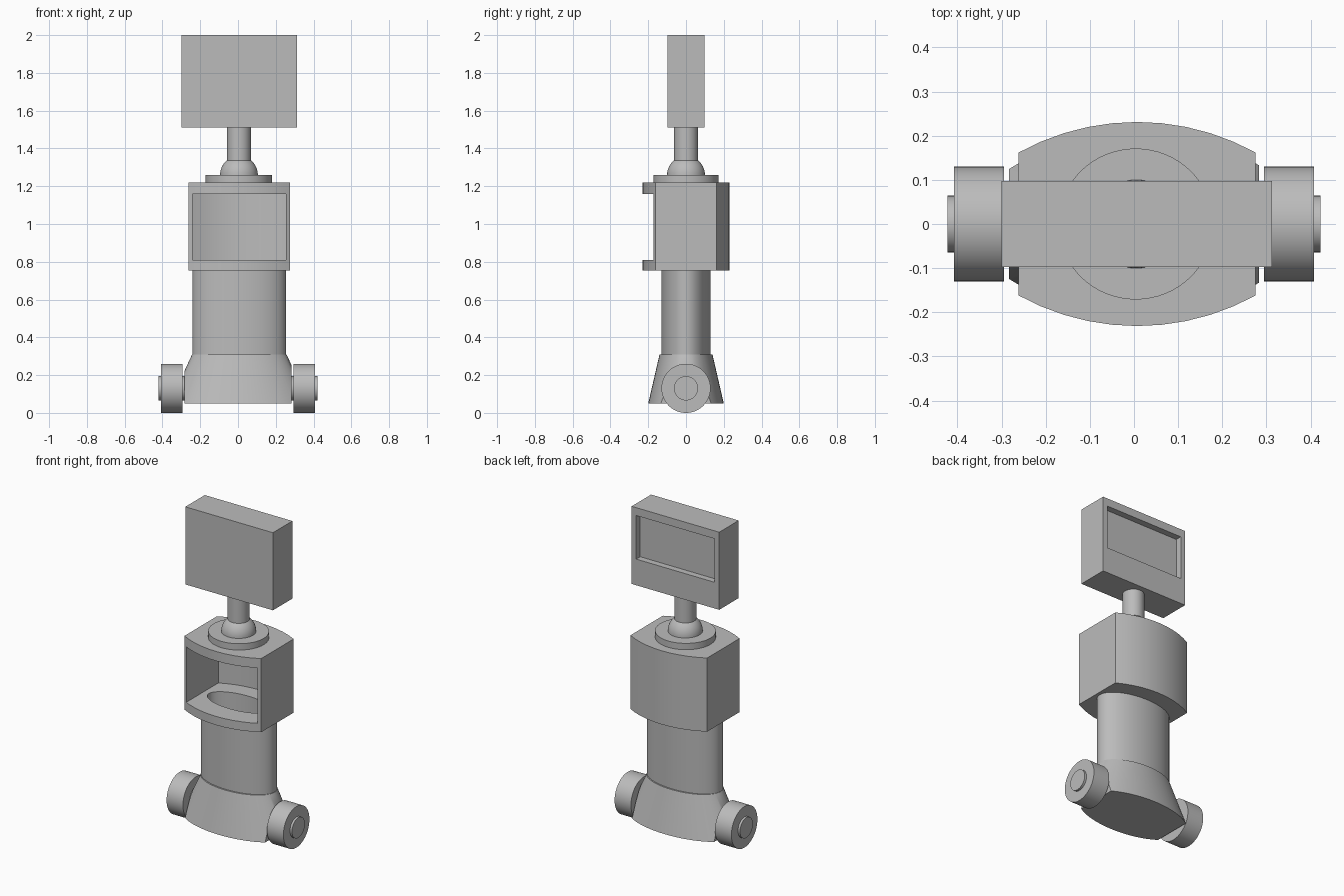
import bpy, bmesh, math
from math import sin, cos, pi

cube = bpy.data.objects.get("Cube")
if cube:
    bpy.data.objects.remove(cube, do_unlink=True)

# One plain grey for the whole body
grey = bpy.data.materials.new("plain_grey")
grey.use_nodes = True
colour = (0.5, 0.5, 0.5, 1)
grey.diffuse_color = colour
grey.node_tree.nodes["Principled BSDF"].inputs["Base Color"].default_value = colour

CX = 0.007  # the upper body sits slightly off centre


def finish(name, bm):
    bmesh.ops.recalc_face_normals(bm, faces=bm.faces)
    mesh = bpy.data.meshes.new(name)
    bm.to_mesh(mesh)
    bm.free()
    obj = bpy.data.objects.new(name, mesh)
    mesh.materials.append(grey)
    bpy.context.collection.objects.link(obj)
    return obj


def loft(name, rings):
    """Skin a stack of equal-length rings and cap both ends."""
    bm = bmesh.new()
    rows = [[bm.verts.new(p) for p in ring] for ring in rings]
    n = len(rows[0])
    for low, high in zip(rows, rows[1:]):
        for i in range(n):
            j = (i + 1) % n
            bm.faces.new((low[i], low[j], high[j], high[i]))
    bm.faces.new(rows[0][::-1])
    bm.faces.new(rows[-1])
    return finish(name, bm)


def ellipse(a, b, z, x=CX, n=64):
    return [(x + a * cos(2 * pi * i / n), b * sin(2 * pi * i / n), z) for i in range(n)]


def prism(name, outline, z0, z1):
    return loft(name, [[(x, y, z) for x, y in outline] for z in (z0, z1)])


def box(name, x0, x1, y0, y1, z0, z1):
    return prism(name, [(x0, y0), (x1, y0), (x1, y1), (x0, y1)], z0, z1)


def arc(half_width, edge_y, mid_y, n=10):
    """Shallow bow from +x to -x, bulging towards +y."""
    rise = mid_y - edge_y
    r = (half_width ** 2 + rise ** 2) / (2 * rise)
    t = math.asin(half_width / r)
    return [(CX + r * sin(t - 2 * t * i / n), mid_y - r + r * cos(t - 2 * t * i / n))
            for i in range(n + 1)]


def activate(obj):
    bpy.ops.object.select_all(action='DESELECT')
    obj.select_set(True)
    bpy.context.view_layer.objects.active = obj


def cut(obj, cutter, operation='DIFFERENCE', keep=False):
    cutter.hide_render = True
    mod = obj.modifiers.new("cut", 'BOOLEAN')
    mod.operation = operation
    mod.solver = 'EXACT'
    mod.object = cutter
    activate(obj)
    bpy.ops.object.modifier_apply(modifier=mod.name)
    if not keep:
        bpy.data.objects.remove(cutter, do_unlink=True)


def smooth(obj):
    activate(obj)
    bpy.ops.object.shade_smooth_by_angle(angle=math.radians(30))


# Flared base, clipped flat beside the wheels
base = loft("base_skirt", [ellipse(0.37, 0.2, 0.05), ellipse(0.25, 0.14, 0.31)])
cut(base, box("base_clip", -0.283, 0.283, -0.5, 0.5, 0, 0.5), 'INTERSECT')

# Oval column and bowed torso
column = loft("column", [ellipse(0.248, 0.13, 0.3), ellipse(0.248, 0.13, 0.79)])
back = arc(0.268, 0.162, 0.231)
front = [(2 * CX - x, -y) for x, y in back]
torso = prism("torso", back + front, 0.755, 1.22)

# Open bay in the torso front, with a well down into the column
bay = arc(0.248, 0.148, 0.205) + [(CX - 0.248, -0.4), (CX + 0.248, -0.4)]
cut(torso, prism("bay_cutter", bay, 0.81, 1.16))
well = loft("well_cutter", [ellipse(0.21, 0.1, 0.36), ellipse(0.21, 0.1, 0.9)])
cut(torso, well, keep=True)
cut(column, well)

# Neck: collar, ball joint and post
collar = loft("neck_collar", [ellipse(0.175, 0.171, z, 0.004) for z in (1.22, 1.26)])
angles = [math.radians(53) * i / 8 for i in range(9)]
joint = loft("neck_joint", [ellipse(0.1 * cos(t), 0.1 * cos(t), 1.26 + 0.1 * sin(t), 0.005)
                            for t in angles])
post = loft("neck_post", [ellipse(0.063, 0.063, z, 0.005) for z in (1.32, 1.53)])

# Head with a recessed display on the back
head = box("head", -0.3, 0.312, -0.097, 0.097, 1.51, 2.0)
cut(head, box("display_cutter", -0.268, 0.28, 0.057, 0.3, 1.675, 1.95))


def disc_x(name, radius, x0, x1):
    """Cylinder lying along x at wheel height."""
    return loft(name, [[(x, y, z + 0.13) for y, z, _ in ellipse(radius, radius, 0, 0)]
                       for x in (x0, x1)])


# Wheels and their hubs
wheels = []
for side, s in (("left", 1), ("right", -1)):
    wheels.append(disc_x(side + "_wheel", 0.13, s * 0.294, s * 0.408))
    wheels.append(disc_x(side + "_hub", 0.064, s * 0.27, s * 0.422))

for obj in [base, column, torso, collar, joint, post] + wheels:
    smooth(obj)
